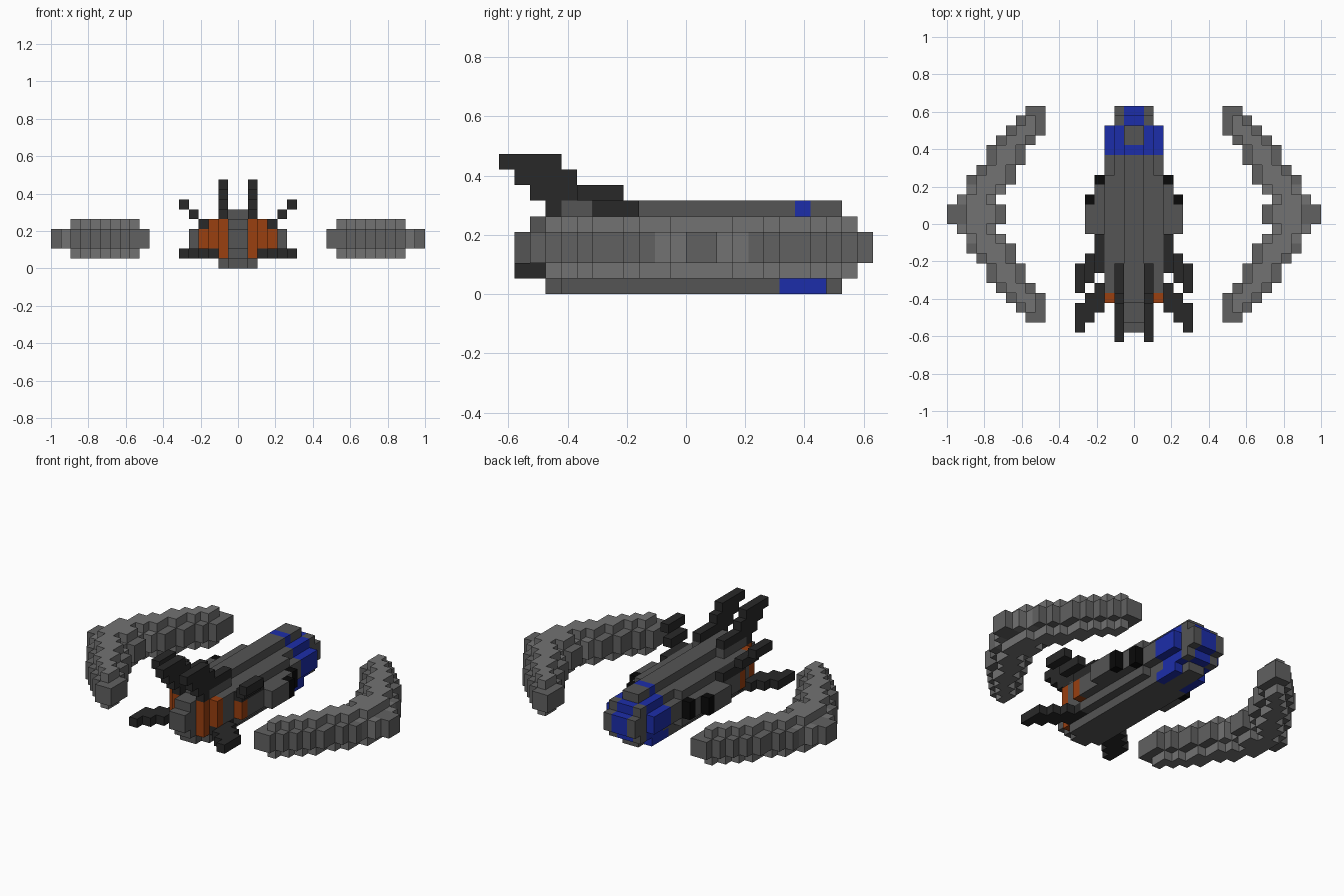
import bpy, bmesh
from mathutils import Vector

if "Cube" in bpy.data.objects:
    bpy.data.objects.remove(bpy.data.objects["Cube"])

U = 1 / 19          # edge of one block
cells = {}          # block index -> part name

COLOURS = {
    "hull": (0.09, 0.09, 0.09, 1),
    "side_arcs": (0.17, 0.17, 0.17, 1),
    "arc_edges": (0.12, 0.12, 0.12, 1),
    "fins": (0.022, 0.022, 0.022, 1),
    "intakes": (0.003, 0.003, 0.003, 1),
    "exhausts": (0.32, 0.05, 0.005, 1),
    "nose_panels": (0.012, 0.027, 0.4, 1),
}


def box(part, x0, x1, y0, y1, z0, z1):
    """Fill a range of blocks on both sides of x = 0."""
    for x in range(x0, x1):
        for y in range(y0, y1):
            for z in range(z0, z1):
                cells[(x, y, z)] = part
                cells[(-1 - x, y, z)] = part


# Hull: stacked layers, half width then y range then z range
for w, y0, y1, z0, z1 in [
    (2, -8, 9, 0, 1), (1, -9, 10, 0, 1),
    (3, -7, 5, 1, 5), (3, -7, 10, 2, 4),
    (2, -8, 11, 1, 5), (1, -10, 11, 1, 5),
    (4, -5, 4, 2, 4),
    (2, -8, 12, 2, 4), (1, -11, 12, 2, 4),
    (1, -8, 10, 5, 6), (2, -8, -4, 5, 6),
]:
    box("hull", 0, w, y0, y1, z0, z1)

# Engine pods with black intakes in front and glowing exhausts behind
box("hull", 4, 5, -1, 2, 2, 4)
box("intakes", 4, 5, 2, 3, 2, 4)
box("intakes", 3, 4, 4, 5, 2, 4)
box("exhausts", 1, 2, -9, -8, 1, 5)
box("exhausts", 2, 3, -8, -7, 2, 5)
box("exhausts", 3, 4, -5, -4, 2, 4)

# Blue nose panels
box("nose_panels", 2, 3, 7, 10, 2, 4)
box("nose_panels", 1, 2, 7, 10, 1, 5)
box("nose_panels", 0, 1, 7, 8, 5, 6)
box("nose_panels", 0, 1, 10, 12, 2, 4)
box("nose_panels", 0, 1, 10, 11, 1, 5)
box("nose_panels", 1, 2, 6, 9, 0, 1)

# Tall swept tail fins
for z, y0, y1 in [(5, -9, -8), (6, -10, -4), (7, -11, -7), (8, -12, -8)]:
    box("fins", 1, 2, y0, y1, z, z + 1)

# Upper and lower side fins, stepping outward and back
for i in range(3):
    box("fins", 3 + i, 4 + i, -5 - i, -2 - i, 4 + i, 5 + i)
    box("fins", 3 + i, 4 + i, -9 - i, -6 - i, 1, 2)
box("fins", 3, 4, -2, -1, 4, 5)
box("fins", 2, 3, -8, -5, 1, 2)

# Detached crescent arcs: inner and outer edge for each row out from the middle
INNER = [13, 14, 13, 12, 12, 11, 11, 10, 9, 9, 9]
OUTER = [19, 18, 17, 17, 16, 15, 15, 14, 13, 12, 11]
for k, (a, b) in enumerate(zip(INNER, OUTER)):
    for y in (1 + k, -k):
        box("side_arcs" if 0 < k < 3 else "arc_edges", a, b, y, y + 1, 2, 4)
        if k < 10:
            box("side_arcs", a + 1, min(b - 1, 17), y, y + 1, 1, 2)
            box("side_arcs", a + 1, min(b - 1, 17), y, y + 1, 4, 5)

# Turn the exposed block faces of each part into a mesh
for part, colour in COLOURS.items():
    bm = bmesh.new()
    for c in [c for c, p in cells.items() if p == part]:
        for axis in range(3):
            for s in (-1, 1):
                n = list(c)
                n[axis] += s
                if tuple(n) in cells:
                    continue
                quad = []
                for du, dv in ((0, 0), (1, 0), (1, 1), (0, 1)):
                    p = list(c)
                    p[axis] += (s + 1) // 2
                    p[(axis + 1) % 3] += du
                    p[(axis + 2) % 3] += dv
                    quad.append(bm.verts.new(Vector(p) * U))
                bm.faces.new(quad if s > 0 else quad[::-1])
    bmesh.ops.remove_doubles(bm, verts=bm.verts[:], dist=1e-4)
    mesh = bpy.data.meshes.new(part)
    bm.to_mesh(mesh)
    bm.free()
    mat = bpy.data.materials.new(part + "_colour")
    mat.diffuse_color = colour
    mat.use_nodes = True
    mat.node_tree.nodes["Principled BSDF"].inputs["Base Color"].default_value = mat.diffuse_color
    mesh.materials.append(mat)
    bpy.context.collection.objects.link(bpy.data.objects.new(part, mesh))
